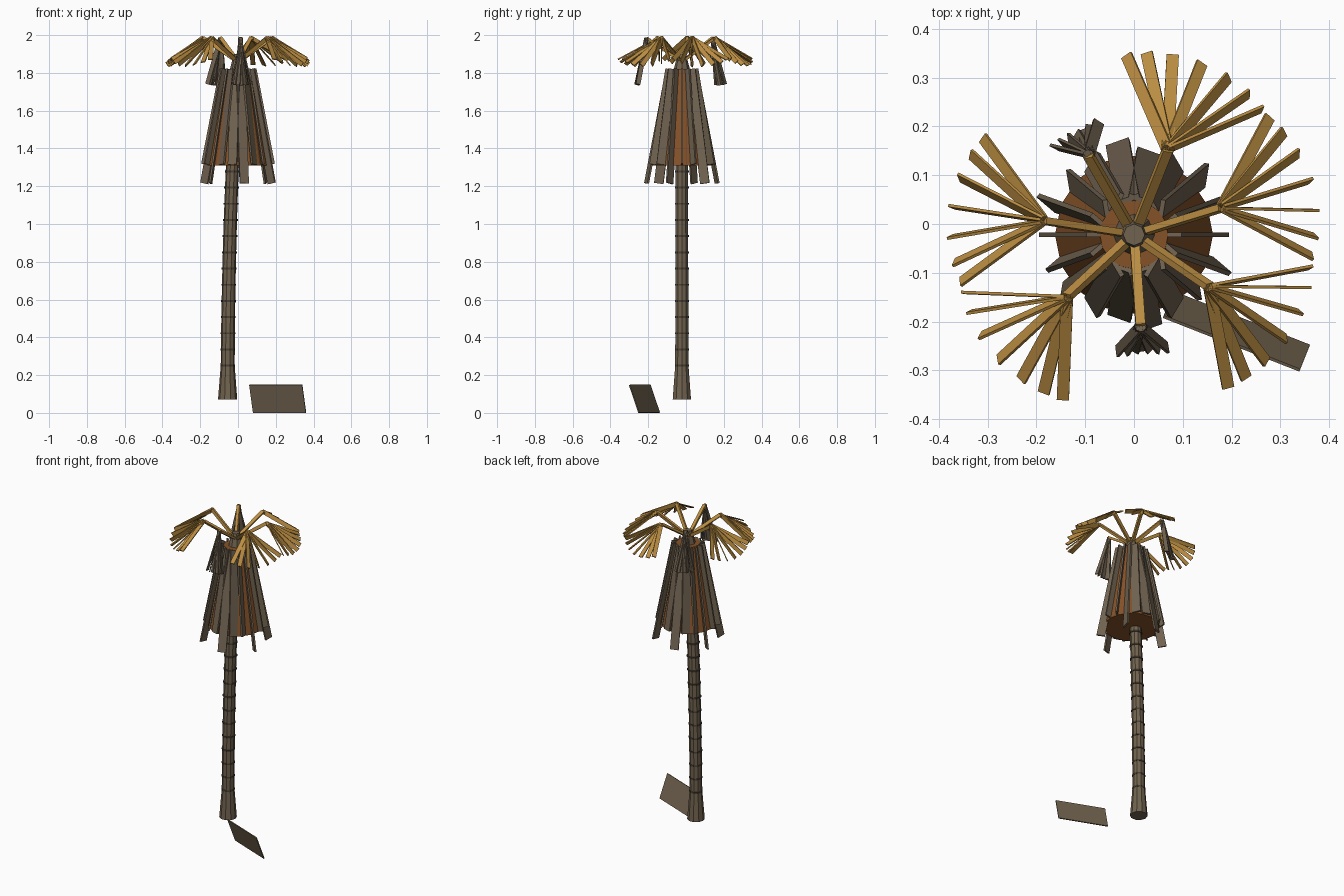
import bpy, bmesh, math
from mathutils import Vector, Matrix

if "Cube" in bpy.data.objects:
    bpy.data.objects.remove(bpy.data.objects["Cube"])

CX, CY = 0.0, -0.022          # crown axis


def mat(name, rgb):
    m = bpy.data.materials.new(name)
    m.diffuse_color = (*rgb, 1)
    m.use_nodes = True
    m.node_tree.nodes["Principled BSDF"].inputs["Base Color"].default_value = m.diffuse_color
    return m


BARK = mat("bark", (0.165, 0.125, 0.078))
RING = mat("dark_ring", (0.065, 0.050, 0.034))
DRY = mat("dry_grey", (0.165, 0.125, 0.082))
THATCH = mat("rust_thatch", (0.235, 0.085, 0.022))
GOLD = mat("golden_frond", (0.50, 0.27, 0.055))


def finish(bm, name, material):
    bmesh.ops.recalc_face_normals(bm, faces=bm.faces)
    me = bpy.data.meshes.new(name)
    bm.to_mesh(me)
    bm.free()
    me.materials.append(material)
    ob = bpy.data.objects.new(name, me)
    bpy.context.collection.objects.link(ob)
    return ob


def tube(bm, rings, n):
    """Loft n-sided rings given as (x, y, z, radius), capped at both ends."""
    loops = [[bm.verts.new((x + r * math.cos(2 * math.pi * i / n),
                            y + r * math.sin(2 * math.pi * i / n), z))
              for i in range(n)] for x, y, z, r in rings]
    for a, b in zip(loops, loops[1:]):
        for i in range(n):
            j = (i + 1) % n
            bm.faces.new((a[i], a[j], b[j], b[i]))
    bm.faces.new(loops[0][::-1])
    bm.faces.new(loops[-1])


def stick(bm, p, q, width, thick):
    """Flat bar from p to q, turned from z by the shortest rotation."""
    d = q - p
    rot = Vector((0, 0, 1)).rotation_difference(d.normalized()).to_matrix().to_4x4()
    size = Matrix.Diagonal((width, thick, d.length, 1))
    bmesh.ops.create_cube(bm, size=1, matrix=Matrix.Translation((p + q) / 2) @ rot @ size)


def trunk_x(z):
    t = (z - 0.07) / 1.83
    return -0.055 * (1 - t * t)


# Trunk with flared foot and gentle lean
step = 0.0857
levels = [0.25 + step * i for i in range(19)]
bm = bmesh.new()
tube(bm, [(trunk_x(0.07), CY, 0.07, 0.051)] +
     [(trunk_x(z), CY, z, 0.037 - 0.004 * i / 18) for i, z in enumerate(levels)], 10)
finish(bm, "trunk", BARK)

# Growth rings
bm = bmesh.new()
for z in levels[:13]:
    tube(bm, [(trunk_x(z), CY, z - 0.005, 0.039), (trunk_x(z), CY, z + 0.005, 0.039)], 10)
finish(bm, "trunk_rings", RING)

# Inner thatch cone
bm = bmesh.new()
tube(bm, [(CX, CY, 1.31, 0.162), (CX, CY, 1.82, 0.07)], 16)
finish(bm, "thatch_core", THATCH)

# Crown hub
bm = bmesh.new()
tube(bm, [(CX, CY, 1.81, 0.045), (CX, CY, 1.90, 0.022)], 8)
finish(bm, "crown_hub", BARK)

# Hanging skirt of dead leaves, every third one longer
bm = bmesh.new()
for k in range(18):
    a = math.radians(20 * k)
    out = Vector((math.cos(a), math.sin(a), 0))
    drop = 0.605 if k % 3 == 2 else 0.505
    p = Vector((CX, CY, 1.82)) + out * 0.073
    stick(bm, p, p + out * 0.193 * drop - Vector((0, 0, drop)), 0.05, 0.01)
finish(bm, "skirt_leaves", DRY)

# Fronds: rising arm and a fan of seven leaflets, two of them withered
arms, live, dead = bmesh.new(), bmesh.new(), bmesh.new()
for k in range(7):
    a = math.radians(17 + k * 360 / 7)
    out = Vector((math.cos(a), math.sin(a), 0))
    side = Vector((-out.y, out.x, 0))
    tip = Vector((CX, CY, 1.985)) + out * 0.187
    stick(arms, Vector((CX, CY, 1.865)) + out * 0.01, tip, 0.02, 0.014)
    for i in range(7):
        s = (i - 3) / 3
        if k in (2, 5):
            d = out * 0.2 + side * 0.21 * s - Vector((0, 0, 1))
            stick(dead, tip, tip + d.normalized() * 0.255, 0.024, 0.006)
        else:
            d = out + side * s - Vector((0, 0, 0.76))
            stick(live, tip, tip + d.normalized() * 0.24, 0.025, 0.006)
finish(arms, "frond_arms", GOLD)
finish(live, "frond_leaflets", GOLD)
finish(dead, "withered_leaflets", DRY)

# Fallen slab leaning beside the foot
bm = bmesh.new()
bm.faces.new([bm.verts.new(v) for v in
              ((0.08, -0.14, 0.001), (0.36, -0.25, 0.001), (0.34, -0.30, 0.148), (0.06, -0.19, 0.148))])
slab = finish(bm, "fallen_slab", BARK)
mod = slab.modifiers.new("thickness", 'SOLIDIFY')
mod.thickness = 0.006
mod.offset = 0
